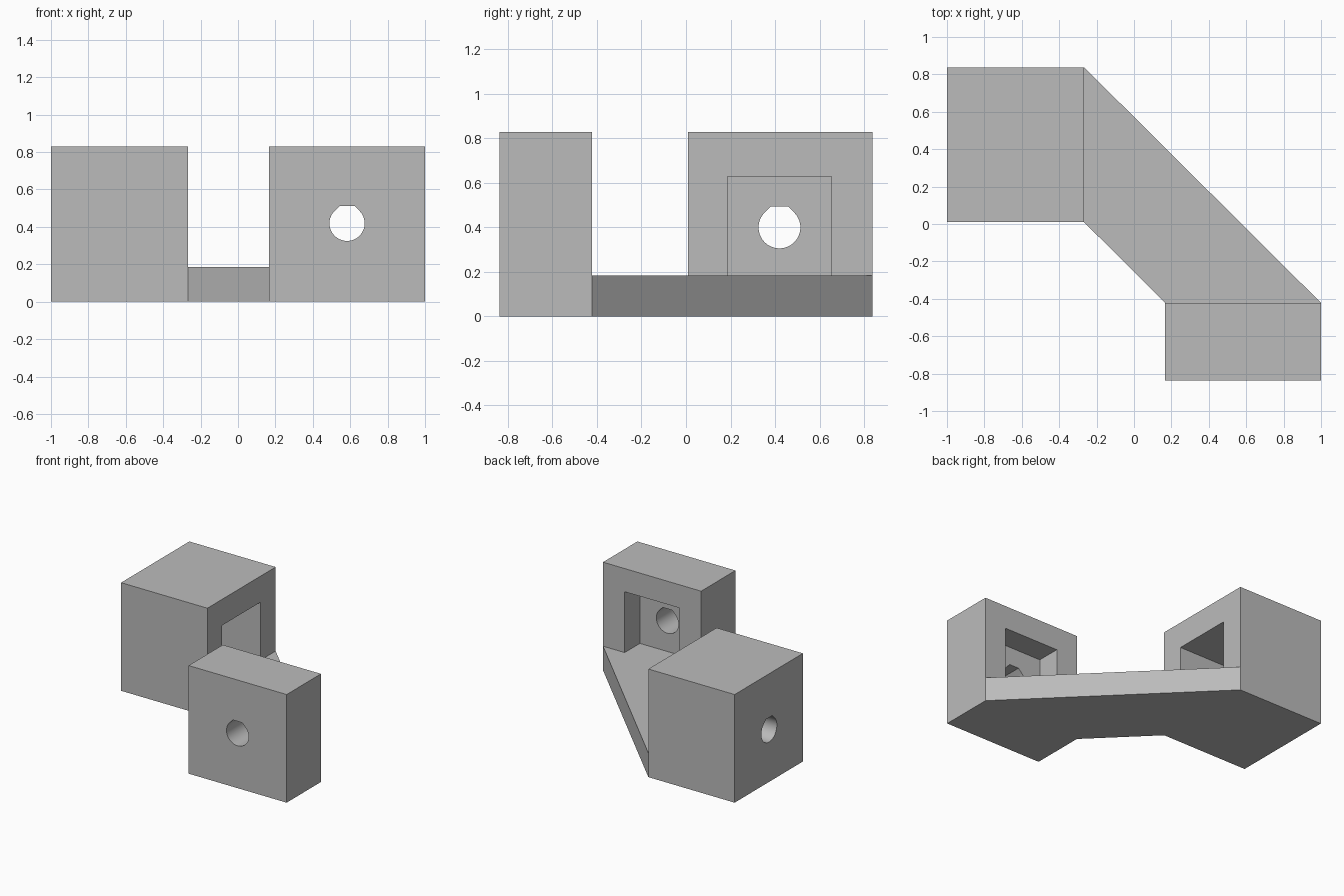
import bpy, bmesh, math
from mathutils import Matrix, Vector

cube = bpy.data.objects.get("Cube")
if cube:
    bpy.data.objects.remove(cube, do_unlink=True)

HEIGHT, BASE, RADIUS, POCKET = 0.83, 0.185, 0.094, 0.467

grey = bpy.data.materials.new("grey plastic")
grey.use_nodes = True
colour = (0.5, 0.5, 0.5, 1)
grey.diffuse_color = colour
grey.node_tree.nodes["Principled BSDF"].inputs["Base Color"].default_value = colour


def prism(name, outline, depth, matrix=Matrix()):
    """Extrude a flat outline along local z, then place it."""
    bm = bmesh.new()
    face = bm.faces.new([bm.verts.new((x, y, 0)) for x, y in outline])
    grown = bmesh.ops.extrude_face_region(bm, geom=[face])["geom"]
    top = [v for v in grown if isinstance(v, bmesh.types.BMVert)]
    bmesh.ops.translate(bm, verts=top, vec=(0, 0, depth))
    bmesh.ops.transform(bm, matrix=matrix, verts=bm.verts)
    bmesh.ops.recalc_face_normals(bm, faces=bm.faces)
    mesh = bpy.data.meshes.new(name)
    bm.to_mesh(mesh)
    bm.free()
    mesh.materials.append(grey)
    obj = bpy.data.objects.new(name, mesh)
    bpy.context.collection.objects.link(obj)
    return obj


def box(name, low, high):
    size = Vector(high) - Vector(low)
    outline = [(0, 0), (size.x, 0), (size.x, size.y), (0, size.y)]
    return prism(name, outline, size.z, Matrix.Translation(low))


def cut(target, cutter):
    mod = target.modifiers.new(cutter.name, "BOOLEAN")
    mod.operation = "DIFFERENCE"
    mod.solver = "EXACT"
    mod.object = cutter
    bpy.context.view_layer.objects.active = target
    bpy.ops.object.modifier_apply(modifier=mod.name)
    bpy.data.objects.remove(cutter, do_unlink=True)


def hole_outline(steps=48):
    """Round hole whose roof rises at 45 degrees to a short flat."""
    start, sweep = math.radians(135), math.radians(270)
    points = []
    for i in range(steps + 1):
        a = start + sweep * i / steps
        points.append((RADIUS * math.cos(a), RADIUS * math.sin(a)))
    flat = RADIUS * (math.sqrt(2) - 1)
    return points + [(flat, RADIUS), (-flat, RADIUS)]


# Whole plan at full height, then lower the diagonal bridge between the blocks
plan = [(-1, 0.01), (-0.267, 0.01), (0.167, -0.422), (0.167, -0.838),
        (1, -0.838), (1, -0.422), (-0.267, 0.838), (-1, 0.838)]
bracket = prism("corner_bracket", plan, HEIGHT)
cut(bracket, box("bridge_gap", (-0.267, -0.422, BASE), (2, 2, 2)))

# Pockets facing the gap, with floors level with the bridge
half = POCKET / 2
side_y, front_x = 0.42, 0.583
cut(bracket, box("side_pocket", (-0.77, side_y - half, BASE),
                 (-0.2, side_y + half, 0.63)))
cut(bracket, box("front_pocket", (front_x - half, -0.607, BASE),
                 (front_x + half, -0.3, BASE + POCKET)))

# Through holes from the outer walls into the pockets
upright = Matrix.Rotation(math.pi / 2, 4, "X")
turned = Matrix.Rotation(math.pi / 2, 4, "Z") @ upright
cut(bracket, prism("side_hole", hole_outline(), 0.45,
                   Matrix.Translation((-1.1, side_y, 0.4)) @ turned))
cut(bracket, prism("front_hole", hole_outline(), 0.4,
                   Matrix.Translation((front_x, -0.55, 0.419)) @ upright))

bpy.ops.object.select_all(action="DESELECT")
bracket.select_set(True)
bpy.context.view_layer.objects.active = bracket
bpy.ops.object.shade_smooth_by_angle(angle=math.radians(30))
